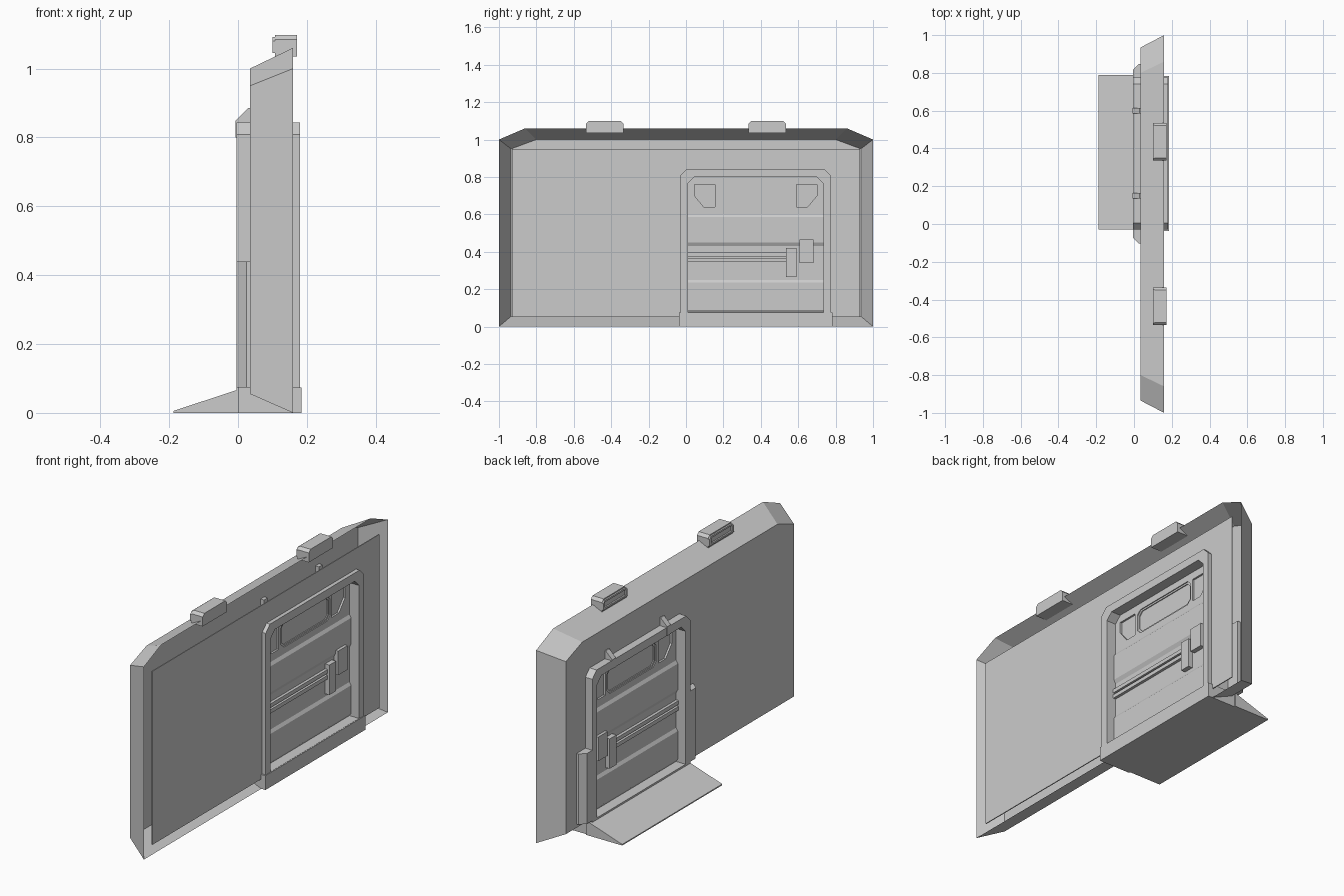
import bpy, bmesh
from mathutils import Vector

if "Cube" in bpy.data.objects:
    bpy.data.objects.remove(bpy.data.objects["Cube"])

GREY = (0.6, 0.6, 0.6, 1)
mat = bpy.data.materials.new("plain_grey")
mat.use_nodes = True
mat.diffuse_color = GREY
mat.node_tree.nodes["Principled BSDF"].inputs["Base Color"].default_value = GREY


def finish(name, bm, solid=True):
    if solid:
        bmesh.ops.recalc_face_normals(bm, faces=bm.faces)
    me = bpy.data.meshes.new(name)
    bm.to_mesh(me)
    bm.free()
    me.materials.append(mat)
    ob = bpy.data.objects.new(name, me)
    bpy.context.collection.objects.link(ob)


def fill(bm, loops):
    """Fill the first loop, leaving the others as holes."""
    edges, rings = [], []
    for loop in loops:
        vs = [bm.verts.new(p) for p in loop]
        edges += [bm.edges.new((vs[i - 1], vs[i])) for i in range(len(vs))]
        rings.append(vs)
    bmesh.ops.triangle_fill(bm, edges=edges, use_beauty=True, use_dissolve=False)
    return rings


def prism(name, loops, a, b, axis="x"):
    """Extrude a (y, z) outline along x, or an (x, z) or (x, y) one along y or z."""
    place = {"x": lambda u, v: (a, u, v), "y": lambda u, v: (u, a, v),
             "z": lambda u, v: (u, v, a)}[axis]
    step = Vector([b - a if c == axis else 0 for c in "xyz"])
    bm = bmesh.new()
    fill(bm, [[place(*p) for p in loop] for loop in loops])
    out = bmesh.ops.extrude_face_region(bm, geom=bm.faces[:], use_keep_orig=True)
    moved = [g for g in out["geom"] if isinstance(g, bmesh.types.BMVert)]
    bmesh.ops.translate(bm, verts=moved, vec=step)
    finish(name, bm)


def rect(y0, y1, z0, z1, top=0.0, bottom=0.0):
    """Rectangle with optional chamfers on its top and bottom corners."""
    pts = []
    for y, z, dy, dz, first in ((y0, z0, bottom, bottom, 0), (y1, z0, -bottom, bottom, 1),
                                (y1, z1, -top, -top, 0), (y0, z1, top, -top, 1)):
        if dy == 0:
            pts.append((y, z))
        else:
            pair = [(y, z + dz), (y + dy, z)]
            pts += pair[::-1] if first else pair
    return pts


MID = 0.3725                              # doorway centre line in y
opening = rect(0.01, 0.735, 0.075, 0.8, top=0.035)


# Flared wall shell, open towards +x
def rim(x, y, z0, z1, z2, yc):
    return [(x, -y, z0), (x, y, z0), (x, y, z1), (x, yc, z2), (x, -yc, z2), (x, -y, z1)]


bm = bmesh.new()
back = fill(bm, [rim(0.035, 0.935, 0.055, 0.95, 1.0, 0.8),
                 [(0.035, *p) for p in opening]])[0]
lip = [bm.verts.new(p) for p in rim(0.16, 1.0, 0.0, 1.0, 1.06, 0.86)]
for i in range(len(lip)):
    bm.faces.new((back[i - 1], back[i], lip[i], lip[i - 1]))
finish("wall_shell", bm)

# Front wall plate, standing clear of the rim
prism("wall_plate", [rect(-0.93, 0.93, 0.05, 0.95), opening], 0.155, 0.16)

# Door frame running through the wall, sill and ramp
prism("door_frame", [rect(-0.03, 0.775, 0.02, 0.843, top=0.035), opening], -0.005, 0.18)
prism("sill", [rect(-0.038, 0.783, 0.0, 0.074)], 0.0, 0.184)
prism("ramp", [[(-0.187, 0.0), (-0.187, 0.006), (0.02, 0.074), (0.02, 0.0)]],
      -0.03, 0.79, "y")

# Door, the same on both sides
prism("door_core", [rect(0.0, 0.745, 0.06, 0.81)], 0.06, 0.115)
window = rect(0.175, 0.575, 0.635, 0.765, top=0.022, bottom=0.022)
pocket = [(0.59, 0.76), (0.7, 0.76), (0.7, 0.7), (0.65, 0.64), (0.59, 0.64)]
pocket_b = [(2 * MID - y, z) for y, z in pocket]
relief = [(0.11, 0.07), (0.125, 0.075), (0.135, 0.09), (0.135, 0.235), (0.125, 0.25),
          (0.125, 0.43), (0.135, 0.45), (0.135, 0.585), (0.125, 0.6), (0.11, 0.6)]
for side in ("front", "back"):
    def X(x):
        return x if side == "front" else 0.175 - x

    prism(side + "_door_relief", [[(X(x), z) for x, z in relief]], 0.0, 0.745, "y")
    prism(side + "_window_panel", [rect(0.0, 0.745, 0.6, 0.81), window, pocket, pocket_b],
          X(0.112), X(0.125))
    prism(side + "_window_rim", [window, rect(0.184, 0.566, 0.644, 0.756, 0.02, 0.02)],
          X(0.112), X(0.12))
    for i, z in enumerate((0.345, 0.375)):
        prism(f"{side}_rail_{i}", [rect(0.0, 0.56, z, z + 0.02)], X(0.12), X(0.14))
    prism(side + "_latch", [rect(0.535, 0.59, 0.265, 0.42)], X(0.12), X(0.15))
    prism(side + "_handle", [rect(0.607, 0.683, 0.34, 0.465)], X(0.12), X(0.15))

# Short pillars beside the rear of the doorway
for name, s in (("left_pillar", 1), ("right_pillar", -1)):
    outline = [(-0.005, 0.395), (-0.005, 0.445), (0.025, 0.475), (0.055, 0.475), (0.055, 0.395)]
    prism(name, [[(x, MID + s * y) for x, y in outline]], 0.074, 0.44, "z")

# Hooks over the rear frame
hook = [(-0.007, 0.8), (-0.007, 0.848), (0.03, 0.885), (0.055, 0.885), (0.055, 0.8)]
for i, y in enumerate((0.15, 0.6)):
    prism(f"hook_{i}", [hook], y - 0.015, y + 0.015, "y")

# Lamps on the top edge with a recessed rear face
for i, y in enumerate((-0.435, 0.435)):
    prism(f"lamp_{i}", [rect(y - 0.1, y + 0.1, 1.035, 1.098, top=0.014)], 0.108, 0.172)
    prism(f"lamp_bezel_{i}", [rect(y - 0.1, y + 0.1, 1.045, 1.092, top=0.012),
                              rect(y - 0.085, y + 0.085, 1.054, 1.083)], 0.1, 0.109)
